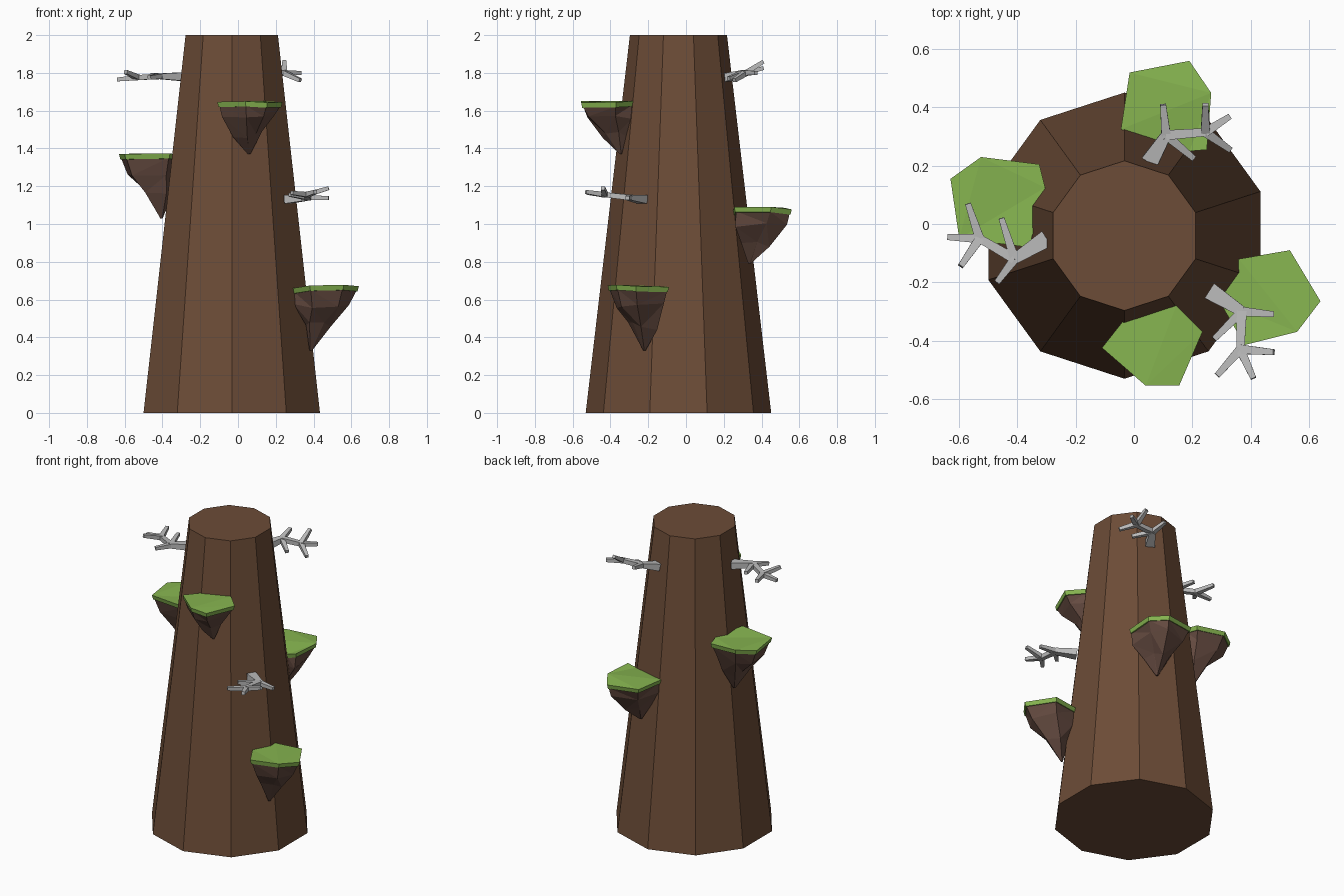
import bpy, bmesh, math, random
from mathutils import Vector

if "Cube" in bpy.data.objects:
    bpy.data.objects.remove(bpy.data.objects["Cube"])

random.seed(4)


def material(name, rgb):
    m = bpy.data.materials.new(name)
    m.diffuse_color = (*rgb, 1)
    m.use_nodes = True
    m.node_tree.nodes["Principled BSDF"].inputs["Base Color"].default_value = m.diffuse_color
    return m


BARK = material("bark", (0.15, 0.072, 0.038))
GRASS = material("grass", (0.24, 0.46, 0.08))
ROCK = material("rock", (0.13, 0.07, 0.052))
WOOD = material("dead_wood", (0.5, 0.5, 0.5))


def loft(bm, rings):
    """Skin equal-sized rings of points and close both ends."""
    vs = [[bm.verts.new(p) for p in r] for r in rings]
    n = len(vs[0])
    for a, b in zip(vs, vs[1:]):
        for i in range(n):
            j = (i + 1) % n
            bm.faces.new((a[i], a[j], b[j], b[i]))
    bm.faces.new(vs[0][::-1])
    bm.faces.new(vs[-1])


def finish(bm, name, mat, triangulate=False):
    if triangulate:
        bmesh.ops.triangulate(bm, faces=bm.faces[:])
    bmesh.ops.recalc_face_normals(bm, faces=bm.faces[:])
    me = bpy.data.meshes.new(name)
    bm.to_mesh(me)
    bm.free()
    me.materials.append(mat)
    ob = bpy.data.objects.new(name, me)
    bpy.context.collection.objects.link(ob)


# Tapered ten-sided trunk
def decagon(r, z):
    return [Vector((-0.033 + r * math.cos(math.radians(90 + 36 * i)),
                    -0.04 + r * math.sin(math.radians(90 + 36 * i)), z)) for i in range(10)]


bm = bmesh.new()
loft(bm, [decagon(0.491, 0), decagon(0.257, 2)])
finish(bm, "trunk", BARK)


# Floating ledges: a grass slab over a faceted rock spike
def ledge(name, outline, top, tip):
    tip = Vector(tip)
    pts = [Vector((x, y, top)) for x, y in outline]
    mid = sum(pts, Vector()) / len(pts)
    wob = [random.uniform(-0.02, 0) for _ in pts]

    def ring(scale, z, drift=0.0, jitter=0.0):
        c = mid.lerp(tip, drift)
        out = []
        for p, w in zip(pts, wob):
            s = scale * (1 + random.uniform(-jitter, jitter))
            q = c + (p - mid) * s
            q.z = z + w * (1 if drift == 0 else 0) + random.uniform(-jitter, jitter) * 0.1
            out.append(q)
        return out

    bm = bmesh.new()
    loft(bm, [ring(0.96, top - 0.028), ring(1, top)])
    finish(bm, name + "_grass", GRASS, True)
    h = top - tip.z
    bm = bmesh.new()
    loft(bm, [ring(0.93, top - 0.024), ring(0.83, top - 0.32 * h, 0.12, 0.13),
              ring(0.40, top - 0.64 * h, 0.6, 0.25), ring(0.04, tip.z, 1)])
    finish(bm, name + "_rock", ROCK, True)


ledge("front_ledge", [(-0.11, -0.425), (-0.035, -0.33), (0.145, -0.28), (0.235, -0.37),
                      (0.155, -0.555), (0.04, -0.555)], 1.662, (0.06, -0.345, 1.37))
ledge("left_ledge", [(-0.63, 0.155), (-0.525, 0.23), (-0.325, 0.205), (-0.305, 0.125),
                     (-0.36, -0.08), (-0.60, -0.05)], 1.375, (-0.405, 0.07, 1.03))
ledge("back_ledge", [(-0.045, 0.325), (-0.015, 0.52), (0.19, 0.56), (0.265, 0.45),
                     (0.25, 0.255), (0.19, 0.25)], 1.092, (0.10, 0.335, 0.79))
ledge("right_ledge", [(0.36, -0.12), (0.535, -0.09), (0.64, -0.265), (0.56, -0.37),
                      (0.38, -0.415), (0.29, -0.26)], 0.68, (0.385, -0.22, 0.33))


# Dead branches: a stem, two forks and five twigs, square in section
def limb(bm, a, b, wa, wb):
    d = (b - a).normalized()
    u = d.cross(Vector((0, 0, 1))).normalized()
    v = u.cross(d)

    def square(c, w):
        return [c + u * sx * w[0] / 2 + v * sz * w[1] / 2
                for sx, sz in ((-1, -1), (1, -1), (1, 1), (-1, 1))]
    loft(bm, [square(a, wa), square(b, wb)])


def branch(name, points):
    base, f1, t1, t2, f2, t3, t4, t5 = [Vector(p) for p in points]
    bm = bmesh.new()
    limb(bm, base, f1, (0.06, 0.045), (0.036, 0.03))
    limb(bm, f1, f2, (0.034, 0.03), (0.028, 0.026))
    for fork, tips in ((f1, (t1, t2)), (f2, (t3, t4, t5))):
        for t in tips:
            limb(bm, fork, t, (0.032, 0.028), (0.02, 0.02))
    finish(bm, name, WOOD)


branch("left_branch", [(-0.30, -0.05, 1.78), (-0.41, -0.12, 1.782), (-0.455, 0.02, 1.79),
                       (-0.47, -0.20, 1.775), (-0.53, -0.05, 1.775), (-0.57, 0.07, 1.785),
                       (-0.64, -0.045, 1.765), (-0.595, -0.145, 1.805)])
branch("back_branch", [(0.055, 0.215, 1.775), (0.11, 0.305, 1.80), (0.10, 0.41, 1.825),
                       (0.205, 0.225, 1.77), (0.245, 0.315, 1.80), (0.245, 0.41, 1.86),
                       (0.33, 0.37, 1.80), (0.33, 0.255, 1.76)])
branch("right_branch", [(0.26, -0.23, 1.13), (0.37, -0.30, 1.14), (0.48, -0.31, 1.137),
                        (0.275, -0.395, 1.155), (0.365, -0.43, 1.155), (0.48, -0.44, 1.19),
                        (0.41, -0.53, 1.17), (0.285, -0.52, 1.165)])
